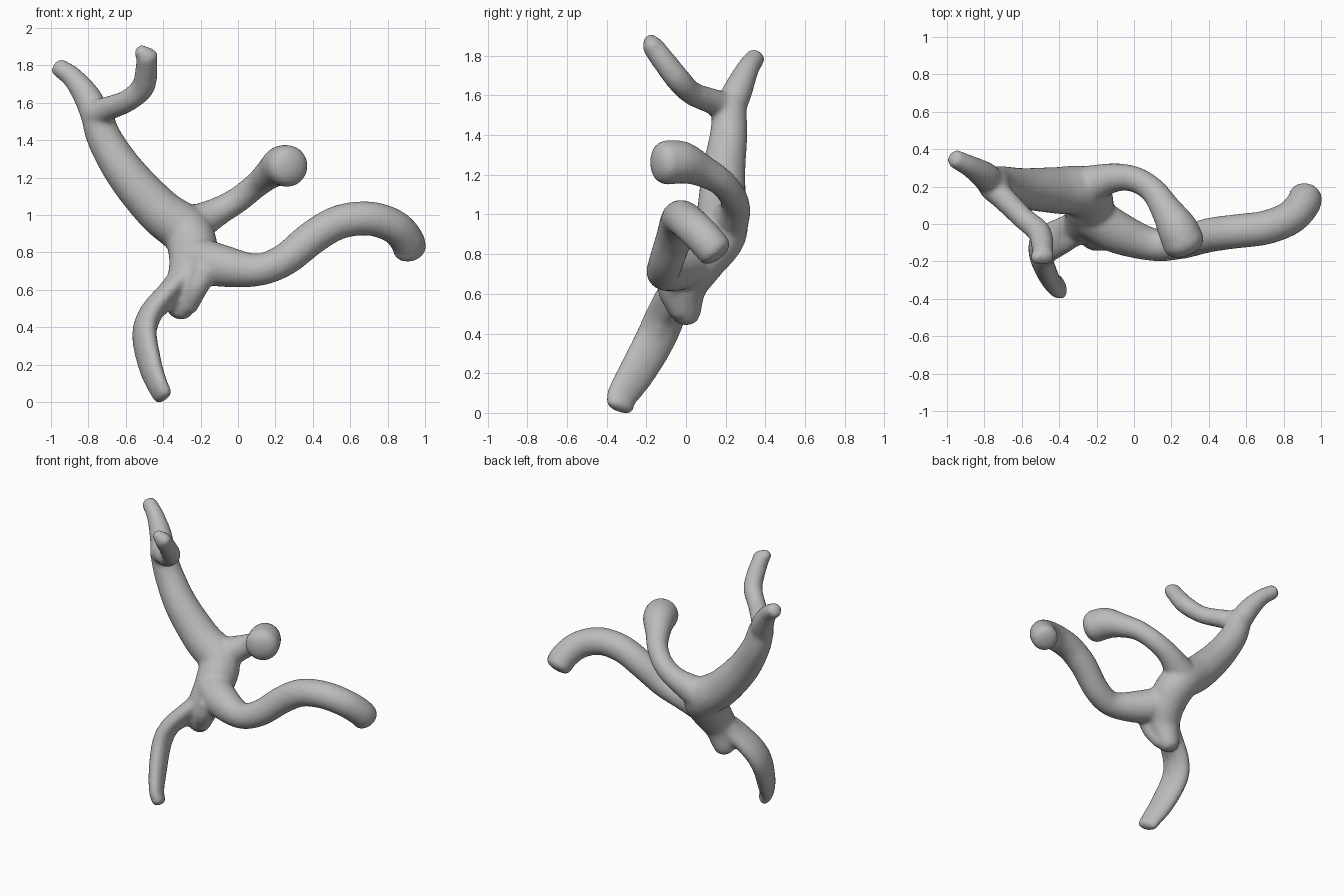
import bpy, bmesh, math
from mathutils import Vector

if "Cube" in bpy.data.objects:
    bpy.data.objects.remove(bpy.data.objects["Cube"], do_unlink=True)

SIDES = 20
STEPS = 6

clay = bpy.data.materials.new("warm_grey")
clay.use_nodes = True
grey = (0.5, 0.5, 0.5, 1)
clay.diffuse_color = grey
clay.node_tree.nodes["Principled BSDF"].inputs["Base Color"].default_value = grey


def spline(points):
    """Smooth path through (x, y, z, radius) points given in hundredths."""
    pts = [Vector(p) / 100 for p in points]
    pts = [pts[0] * 2 - pts[1]] + pts + [pts[-1] * 2 - pts[-2]]
    path = []
    for a, b, c, d in zip(pts, pts[1:], pts[2:], pts[3:]):
        for i in range(STEPS):
            t = i / STEPS
            path.append((b * 2 + (c - a) * t + (a * 2 - b * 5 + c * 4 - d) * t * t
                         + (b * 3 - a - c * 3 + d) * t ** 3) / 2)
    path.append(pts[-2])
    return path


def limb(bm, points, flat=1.0, blunt=0.5):
    """Tapered tube with domed ends; flat squeezes it across its wide side."""
    path = spline(points)
    centres = [p.to_3d() for p in path]
    radii = [p.w for p in path]
    # domed ends
    first = (centres[0] - centres[1]).normalized()
    last = (centres[-1] - centres[-2]).normalized()
    for angle in (0.6, 1.0, 1.35):
        reach, shrink = math.sin(angle) * blunt, math.cos(angle)
        centres.insert(0, path[0].to_3d() + first * path[0].w * reach)
        radii.insert(0, path[0].w * shrink)
        centres.append(path[-1].to_3d() + last * path[-1].w * reach)
        radii.append(path[-1].w * shrink)
    wide = Vector((0, 1, 0))
    rings = []
    for i, (c, r) in enumerate(zip(centres, radii)):
        along = (centres[min(i + 1, len(centres) - 1)] - centres[max(i - 1, 0)]).normalized()
        wide = (wide - along * wide.dot(along)).normalized()
        thin = along.cross(wide) * flat
        rings.append([bm.verts.new(c + (wide * math.cos(a) + thin * math.sin(a)) * r)
                      for a in (math.tau * k / SIDES for k in range(SIDES))])
    for low, high in zip(rings, rings[1:]):
        for k in range(SIDES):
            n = (k + 1) % SIDES
            bm.faces.new((low[k], low[n], high[n], high[k]))
    bm.faces.new(rings[0][::-1])
    bm.faces.new(rings[-1])


bm = bmesh.new()

# trunk, from the forked end down to the hub and the lower stub
limb(bm, [(-76, 22, 155, 8.5), (-71, 21.5, 140, 9.5), (-59, 19, 121, 11),
          (-42, 18, 102, 12.5), (-27, 17, 90, 13.5), (-24, 7, 77, 13),
          (-27, 0, 64, 11), (-31, 0, 50, 7.5)], blunt=0.8)

# outer and inner fork prongs
limb(bm, [(-75, 21, 150, 8), (-80, 26, 162, 7.5), (-88, 31, 173, 5.8), (-96, 35, 179, 5)])
limb(bm, [(-76, 20, 154, 7.5), (-69, 13, 157, 6.5), (-59, 3, 161, 6),
          (-51, -4, 168, 6.3), (-49, -11, 177, 6), (-49, -17, 185, 5.5)])
# flared prong tip
limb(bm, [(-53, -18, 188, 3.5), (-49, -17, 185, 5), (-45, -17, 184, 4)])

# curled branch with a knobbed end
limb(bm, [(-29, 19, 92, 12), (-12, 24.5, 101, 8), (0, 24, 108, 7),
          (10, 18, 116, 7), (17, 8, 122, 8.3), (23, -2, 126, 10.8),
          (27, -11, 126, 11.3)], blunt=0.55)

# long arched branch
limb(bm, [(-24, 5, 77, 12), (-10, -4, 73, 11.5), (10, -11, 70.5, 8.8),
          (25, -10, 76, 8.8), (40, -6, 88, 9.2), (54, -4, 96, 9.2),
          (70, -2, 98, 9.2), (83, 3, 94, 9.2), (90, 10, 87, 9.2),
          (92, 15, 81, 9)], blunt=0.4)

# flattened leg
limb(bm, [(-29, -1, 67, 9), (-38, -6, 58, 10), (-47, -11, 47, 10.5),
          (-50, -16, 36, 10.5), (-47, -25, 20, 9.7), (-43, -32, 9, 8.2),
          (-40, -33.5, 3, 7.5)], flat=0.58, blunt=0.3)
# thicker root of the leg
limb(bm, [(-27, 1, 66, 10), (-36, -4, 58, 7.5), (-45, -11, 49, 6), (-48, -15, 40, 5)])

# ridge where the long branch meets the stub
limb(bm, [(-18, -7, 70, 7.5), (-22, -8, 61, 6), (-27, -3, 51, 5.5)])

bmesh.ops.recalc_face_normals(bm, faces=bm.faces)
mesh = bpy.data.meshes.new("branching_body")
bm.to_mesh(mesh)
bm.free()
mesh.materials.append(clay)
body = bpy.data.objects.new("branching_body", mesh)
bpy.context.collection.objects.link(body)

# fuse the limbs into one skin and soften the joints
fuse = body.modifiers.new("fuse", "REMESH")
fuse.mode = "VOXEL"
fuse.voxel_size = 0.014
fuse.use_smooth_shade = True
soften = body.modifiers.new("soften", "SMOOTH")
soften.factor = 0.5
soften.iterations = 8

bpy.context.view_layer.objects.active = body
body.select_set(True)
bpy.ops.object.modifier_apply(modifier="fuse")
bpy.ops.object.modifier_apply(modifier="soften")
bpy.ops.object.shade_smooth()

# stand it on the ground
lowest = min(v.co.z for v in body.data.vertices)
for v in body.data.vertices:
    v.co.z -= lowest
